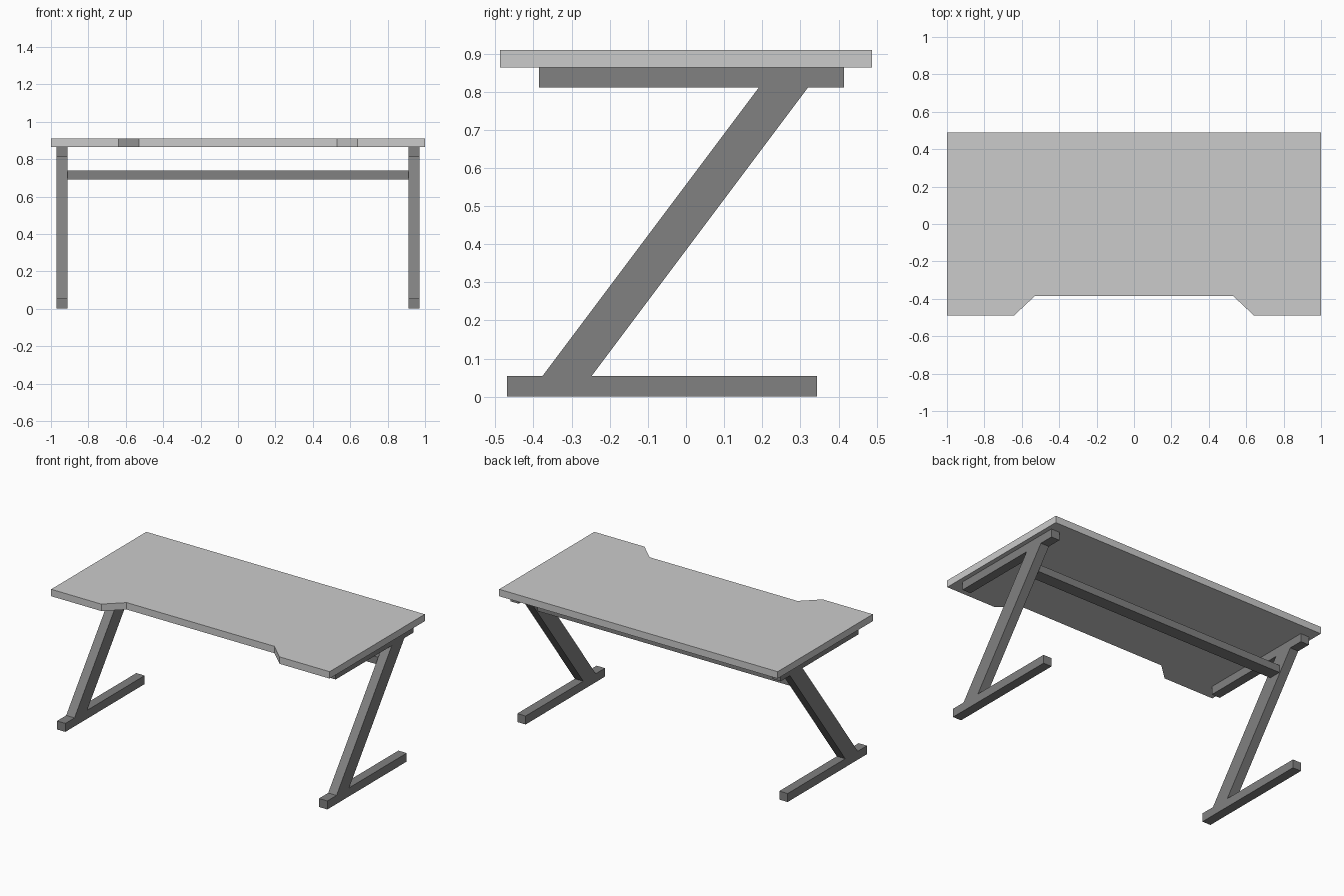
import bpy
import bmesh
from mathutils import Vector

if "Cube" in bpy.data.objects:
    bpy.data.objects.remove(bpy.data.objects["Cube"])


def extrude_profile(name, points, direction):
    """Extrude a closed 3D outline along a direction into a solid object."""
    bm = bmesh.new()
    face = bm.faces.new([bm.verts.new(p) for p in points])
    result = bmesh.ops.extrude_face_region(bm, geom=[face], use_keep_orig=True)
    moved = [g for g in result["geom"] if isinstance(g, bmesh.types.BMVert)]
    bmesh.ops.translate(bm, verts=moved, vec=Vector(direction))
    bmesh.ops.recalc_face_normals(bm, faces=bm.faces[:])
    mesh = bpy.data.meshes.new(name)
    bm.to_mesh(mesh)
    bm.free()
    obj = bpy.data.objects.new(name, mesh)
    bpy.context.collection.objects.link(obj)
    return obj


metal = bpy.data.materials.new("dark_grey")
metal.diffuse_color = (0.22, 0.22, 0.22, 1)
metal.use_nodes = True
metal.node_tree.nodes["Principled BSDF"].inputs["Base Color"].default_value = metal.diffuse_color

# Desk top with a shallow cut-out along the front edge
right_half = [(0.53, -0.385), (0.64, -0.488), (1, -0.488), (1, 0.488)]
outline = right_half + [(-x, y) for x, y in reversed(right_half)]
extrude_profile("desk_top", [(x, y, 0.864) for x, y in outline], (0, 0, 0.045))

# Z-shaped side frames: foot, slanted leg and top rail in one outline
z_outline = [
    (-0.47, 0), (0.344, 0), (0.344, 0.055), (-0.247, 0.055),
    (0.32, 0.811), (0.415, 0.811), (0.415, 0.864), (-0.385, 0.864),
    (-0.385, 0.811), (0.191, 0.811), (-0.376, 0.055), (-0.47, 0.055),
]
for side, label in ((-1, "left"), (1, "right")):
    frame = extrude_profile(label + "_leg_frame",
                            [(side * 0.911, y, z) for y, z in z_outline],
                            (side * 0.06, 0, 0))
    frame.data.materials.append(metal)

# Cross bar between the legs
bar = extrude_profile("cross_bar",
                      [(-0.911, y, z) for y, z in
                       ((0.14, 0.69), (0.222, 0.69), (0.222, 0.738), (0.14, 0.738))],
                      (1.822, 0, 0))
bar.data.materials.append(metal)
